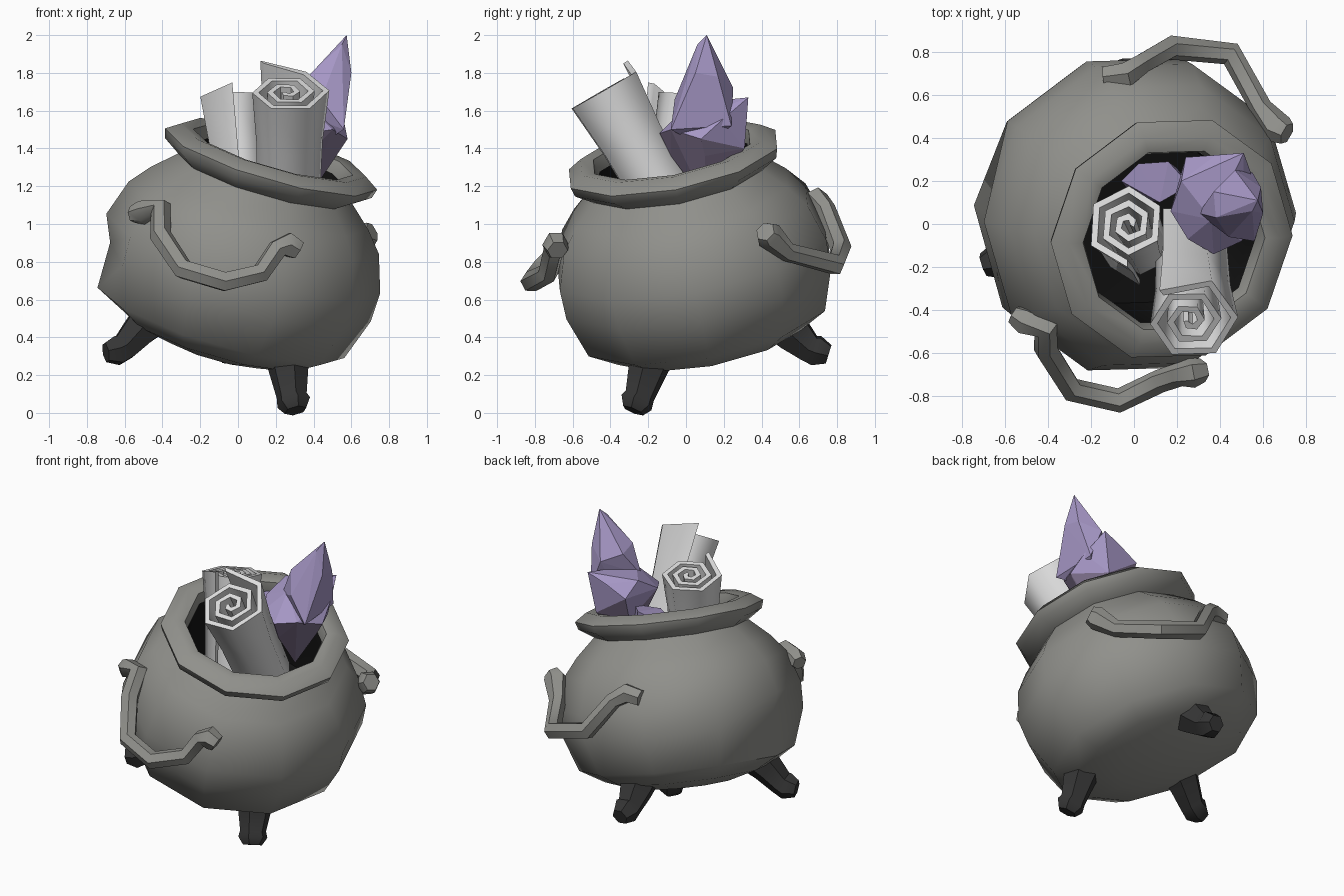
import bpy, bmesh, math
from mathutils import Vector

if "Cube" in bpy.data.objects:
    bpy.data.objects.remove(bpy.data.objects["Cube"])


def material(name, rgb):
    m = bpy.data.materials.new(name)
    m.diffuse_color = (*rgb, 1)
    m.use_nodes = True
    m.node_tree.nodes["Principled BSDF"].inputs["Base Color"].default_value = m.diffuse_color
    return m


IRON = material("grey_iron", (0.28, 0.28, 0.26))
SOOT = material("dark_soot", (0.006, 0.006, 0.006))
LEG = material("charcoal_leg", (0.036, 0.036, 0.036))
PAPER = material("pale_paper", (0.72, 0.72, 0.72))
GEM = material("violet_crystal", (0.38, 0.31, 0.56))
DUSK = material("dusky_crystal", (0.23, 0.18, 0.29))


def finish(name, bm, mats, angle=None):
    """Turn a closed bmesh into an object, flat or smooth with sharp edges."""
    bmesh.ops.recalc_face_normals(bm, faces=bm.faces[:])
    if bm.calc_volume(signed=True) < 0:
        bmesh.ops.reverse_faces(bm, faces=bm.faces[:])
    me = bpy.data.meshes.new(name)
    bm.to_mesh(me)
    bm.free()
    for m in mats:
        me.materials.append(m)
    if angle:
        me.shade_smooth()
        me.set_sharp_from_angle(angle=math.radians(angle))
    ob = bpy.data.objects.new(name, me)
    bpy.context.collection.objects.link(ob)
    return ob


def skin(bm, rings):
    """Bridge consecutive rings of equal length with quads."""
    faces = []
    for a, b in zip(rings, rings[1:]):
        n = len(a)
        faces.append([bm.faces.new((a[i], a[(i + 1) % n], b[(i + 1) % n], b[i]))
                      for i in range(n)])
    return faces


def tube(name, points, mat, sides=6, angle=50):
    """Closed tube through (x, y, z, radius) points."""
    bm = bmesh.new()
    pos = [Vector(p[:3]) for p in points]
    rings, u, last = [], None, None
    for i, p in enumerate(pos):
        a, b = pos[max(i - 1, 0)], pos[min(i + 1, len(pos) - 1)]
        t = (b - a).normalized()
        if u is None:
            u = t.orthogonal().normalized()
        else:
            u = last.rotation_difference(t) @ u
        last, w = t, t.cross(u)
        rings.append([bm.verts.new(p + points[i][3] * (
            u * math.cos(k * math.tau / sides) + w * math.sin(k * math.tau / sides)))
            for k in range(sides)])
    skin(bm, rings)
    bm.faces.new(rings[0])
    bm.faces.new(rings[-1])
    return finish(name, bm, [mat], angle)


# Tilted pot: outer wall, flared rim and sooty inside
SIDES = 10
CENTRE = Vector((0, 0.05, 0.75))
AXIS = Vector((0.28, -0.19, 0.95)).normalized()
TILT = Vector((0, 0, 1)).rotation_difference(AXIS).to_matrix()
profile = [(0.30, -0.44), (0.52, -0.38), (0.67, -0.29), (0.75, -0.06), (0.755, 0.10),
           (0.69, 0.30), (0.60, 0.41), (0.48, 0.52), (0.57, 0.58), (0.585, 0.63),
           (0.51, 0.68), (0.44, 0.67), (0.42, 0.60), (0.45, 0.42), (0.42, 0.12)]
bm = bmesh.new()
rings = []
for r, t in profile:
    rings.append([bm.verts.new(CENTRE + TILT @ Vector(
        (r * math.cos(k * math.tau / SIDES), r * math.sin(k * math.tau / SIDES), t)))
        for k in range(SIDES)])
bands = skin(bm, rings)
for band in bands[12:]:
    for f in band:
        f.material_index = 1
for ring, t, idx in ((rings[0], -0.465, 0), (rings[-1], 0.08, 1)):
    pole = bm.verts.new(CENTRE + TILT @ Vector((0, 0, t)))
    for i in range(SIDES):
        f = bm.faces.new((ring[i], ring[(i + 1) % SIDES], pole))
        f.material_index = idx
# Dent in the left flank, with a swollen lower lip
rings[2][5].co += Vector((-0.02, 0, 0))
rings[3][5].co += Vector((0.06, 0, 0))
rings[4][5].co += Vector((0.0, 0, 0))
finish("pot", bm, [IRON, SOOT], 45)

# Three stubby legs with kicked-out feet
tube("front_leg", [(0.25, -0.15, 0.38, 0.13), (0.268, -0.20, 0.24, 0.11),
                   (0.285, -0.245, 0.09, 0.082), (0.295, -0.262, 0.055, 0.092),
                   (0.305, -0.28, 0.012, 0.06)], LEG)
tube("left_leg", [(-0.42, -0.09, 0.54, 0.13), (-0.52, -0.13, 0.44, 0.10),
                  (-0.60, -0.16, 0.35, 0.08), (-0.64, -0.17, 0.33, 0.085),
                  (-0.70, -0.19, 0.32, 0.055)], LEG)
tube("back_leg", [(-0.01, 0.48, 0.51, 0.13), (-0.02, 0.57, 0.42, 0.11),
                  (-0.03, 0.65, 0.345, 0.082), (-0.03, 0.69, 0.33, 0.088),
                  (-0.03, 0.755, 0.31, 0.055)], LEG)

# Two drooping handles with knobbed ends
tube("front_handle", [(-0.56, -0.42, 1.05, 0.045), (-0.51, -0.45, 1.06, 0.065),
                      (-0.41, -0.48, 1.08, 0.06), (-0.41, -0.58, 0.94, 0.058),
                      (-0.29, -0.77, 0.76, 0.057), (-0.07, -0.82, 0.695, 0.057),
                      (0.12, -0.73, 0.74, 0.055), (0.21, -0.70, 0.87, 0.055),
                      (0.27, -0.69, 0.89, 0.072), (0.32, -0.68, 0.86, 0.055)], IRON)
tube("back_handle", [(0.71, 0.42, 0.96, 0.055), (0.67, 0.44, 0.94, 0.075),
                     (0.59, 0.54, 0.85, 0.052), (0.45, 0.79, 0.785, 0.057),
                     (0.17, 0.82, 0.87, 0.057), (0.03, 0.74, 1.08, 0.052),
                     (-0.04, 0.69, 1.13, 0.065), (-0.14, 0.68, 1.12, 0.055)], IRON)


# Rolled paper scrolls: six-sided spirals with a raised loose corner
def scroll(name, top, bottom, radius, phase, flap, paper=0.034, steps=17):
    top, bottom = Vector(top), Vector(bottom)
    rot = Vector((0, 0, 1)).rotation_difference((top - bottom).normalized()).to_matrix()
    length = (top - bottom).length
    bm = bmesh.new()
    rows = []
    for i in range(steps + 1):
        a = math.radians(phase - i * 60)
        outer = radius + (0.03 - radius) * i / steps
        inner = max(outer - paper, 0.006)
        tip = length + (flap if i == 0 else 0)
        levels = [(0, 0.8), (length * 0.6, 0.86), (tip, 1)]
        section = [(outer * s, z) for z, s in levels]
        section += [(inner * s, z) for z, s in reversed(levels)]
        rows.append([bm.verts.new(bottom + rot @ Vector(
            (r * math.cos(a), r * math.sin(a), z))) for r, z in section])
    skin(bm, rows)
    bm.faces.new(rows[0])
    bm.faces.new(rows[-1])
    return finish(name, bm, [PAPER], 62)


scroll("front_scroll", (0.26, -0.45, 1.70), (0.25, -0.07, 1.04), 0.25, 125, 0.07)
scroll("back_scroll", (-0.025, 0.0, 1.67), (0.03, -0.12, 1.05), 0.212, 270, 0.04)


# Faceted crystals, duskier towards the base
def crystal(name, points, dusk_below):
    bm = bmesh.new()
    for p in points:
        bm.verts.new(p)
    bmesh.ops.convex_hull(bm, input=bm.verts[:])
    loose = [v for v in bm.verts if not v.link_faces]
    bmesh.ops.delete(bm, geom=loose, context='VERTS')
    for f in bm.faces:
        f.material_index = int(f.calc_center_median().z < dusk_below)
    return finish(name, bm, [GEM, DUSK])


crystal("crystal_spire", [(0.575, 0.11, 2.0), (0.55, 0.06, 1.95), (0.38, 0.03, 1.79),
                          (0.37, 0.15, 1.76), (0.60, 0.05, 1.80), (0.59, 0.17, 1.78),
                          (0.47, 0.25, 1.72), (0.44, -0.06, 1.66), (0.30, 0.05, 1.60),
                          (0.56, -0.08, 1.50), (0.55, 0.24, 1.52), (0.40, 0.1, 1.4)], 1.4)
crystal("crystal_cluster", [(0.17, 0.06, 1.55), (0.25, -0.07, 1.52), (0.37, -0.14, 1.48),
                            (0.50, -0.08, 1.50), (0.58, 0.08, 1.45), (0.56, 0.19, 1.55),
                            (0.51, 0.33, 1.67), (0.38, 0.32, 1.62), (0.24, 0.31, 1.55),
                            (0.22, 0.20, 1.64), (0.36, 0.02, 1.64), (0.46, 0.31, 1.40),
                            (0.25, 0.25, 1.38), (0.36, -0.08, 1.36), (0.52, 0.1, 1.36),
                            (0.36, 0.1, 1.12)], 1.46)
crystal("small_crystal", [(-0.06, 0.20, 1.42), (0.02, 0.28, 1.45), (0.16, 0.29, 1.48),
                          (0.26, 0.18, 1.46), (0.12, 0.10, 1.44), (0.0, 0.12, 1.32),
                          (0.20, 0.26, 1.25), (0.12, 0.15, 1.05)], 1.35)
